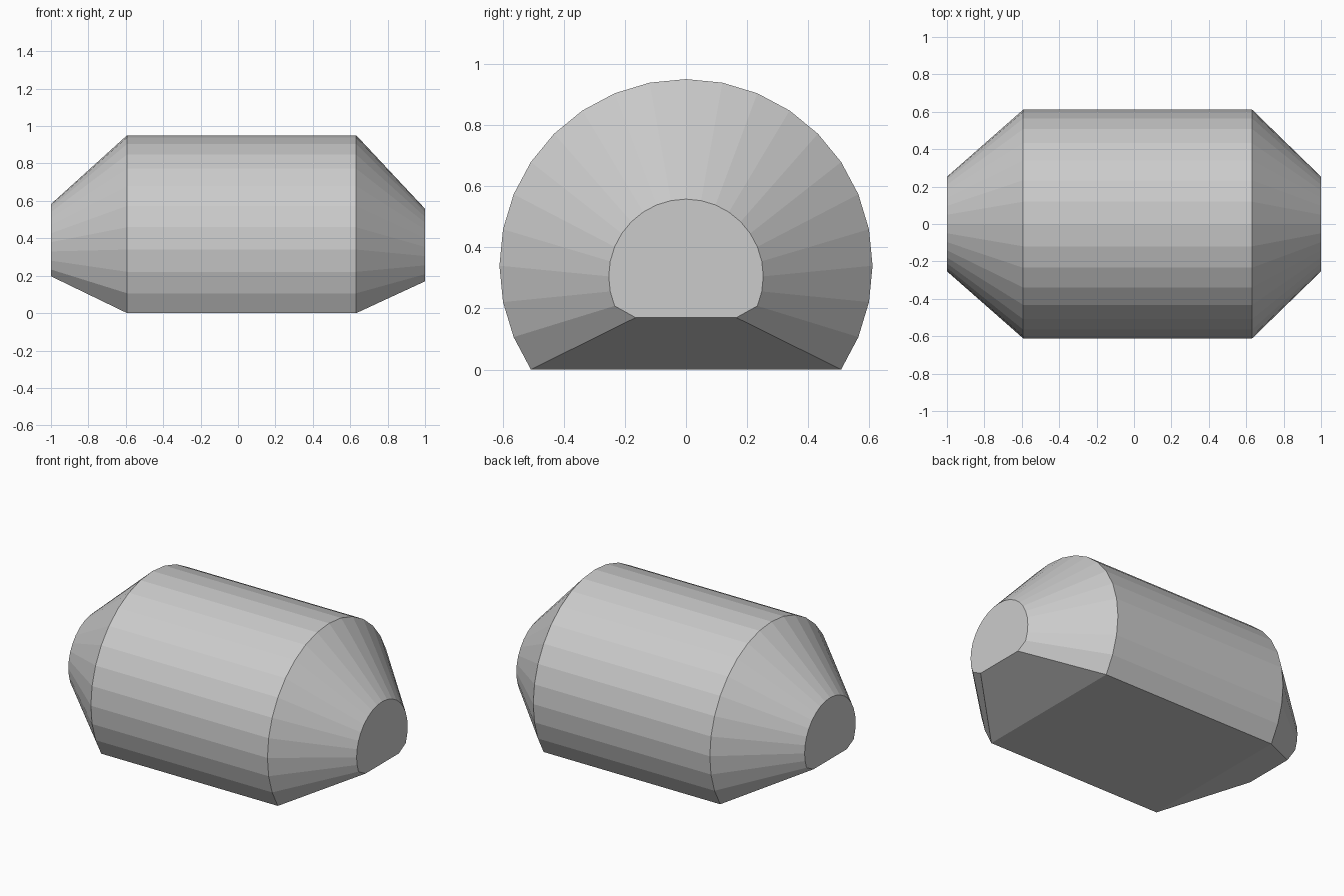
import bpy, bmesh, math

if "Cube" in bpy.data.objects:
    bpy.data.objects.remove(bpy.data.objects["Cube"])

SIDES = 32
STEP = 2 * math.pi / SIDES
# Arc runs from 3 steps below horizontal, over the top, to the other side
ARC = [i * STEP for i in range(-3, SIDES // 2 + 4)]


def section(x, radius, centre_z, foot_y, foot_z):
    """Round cross-section with a flat bottom between two foot points."""
    pts = [(x, radius * math.cos(a), centre_z + radius * math.sin(a)) for a in ARC]
    pts[0] = (x, foot_y, foot_z)
    pts[-1] = (x, -foot_y, foot_z)
    return pts


# Left end, barrel start, barrel end, right end
SECTIONS = [
    section(-1.0, 0.253, 0.33, 0.165, 0.197),
    section(-0.593, 0.611, 0.34, 0.508, 0.0),
    section(0.632, 0.611, 0.34, 0.508, 0.0),
    section(1.0, 0.253, 0.305, 0.165, 0.17),
]

# Flat-bottomed barrel with tapered ends
bm = bmesh.new()
rings = [[bm.verts.new(p) for p in s] for s in SECTIONS]
n = len(ARC)
for a, b in zip(rings, rings[1:]):
    for i in range(n):
        j = (i + 1) % n
        bm.faces.new((a[i], a[j], b[j], b[i]))

# End caps
bm.faces.new(rings[0])
bm.faces.new(rings[-1])
bmesh.ops.recalc_face_normals(bm, faces=bm.faces)

mesh = bpy.data.meshes.new("barrel_body")
bm.to_mesh(mesh)
bm.free()
body = bpy.data.objects.new("barrel_body", mesh)
bpy.context.collection.objects.link(body)
